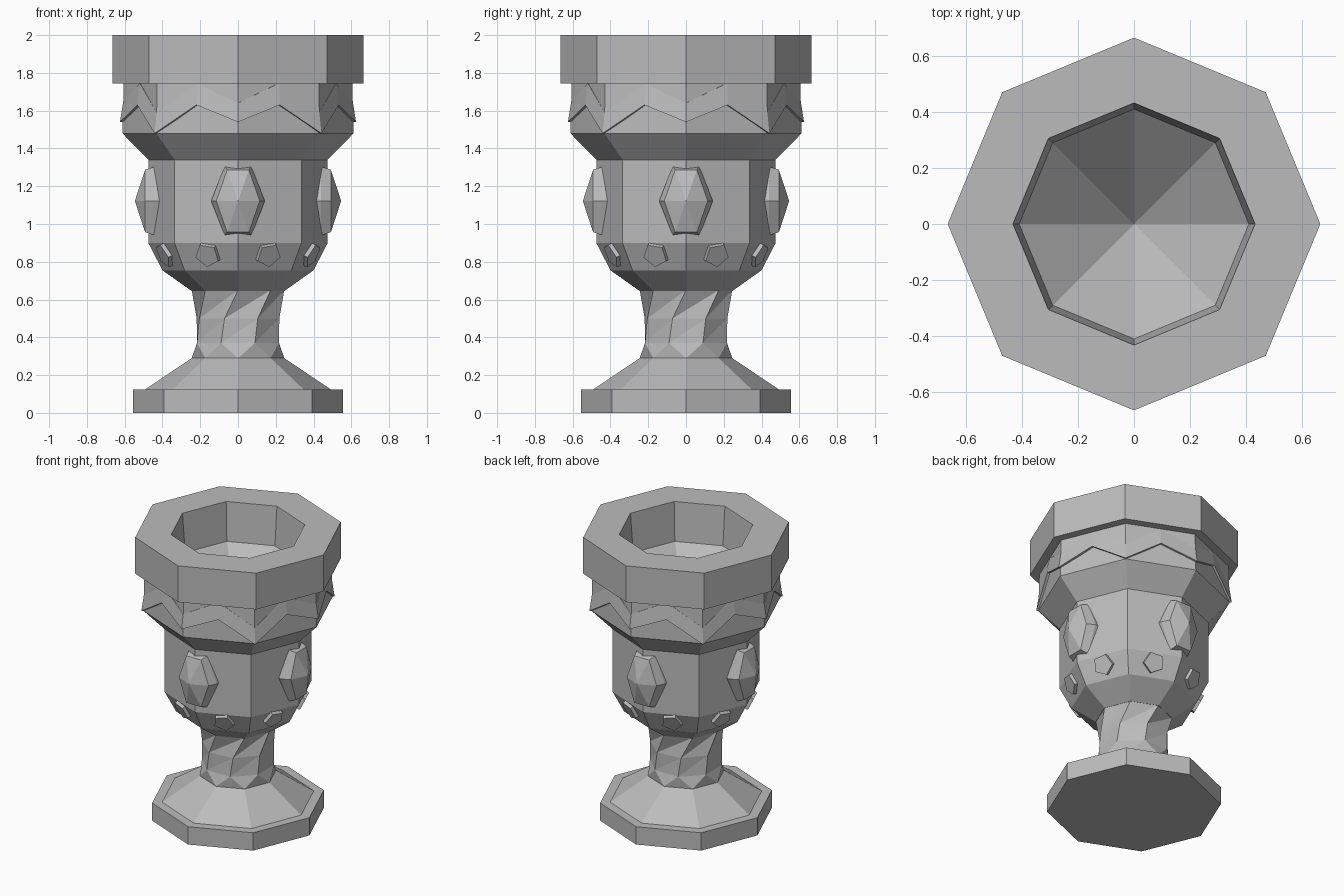
import bpy
import bmesh
from math import sin, cos, radians, pi
from mathutils import Vector, Matrix

cube = bpy.data.objects.get("Cube")
if cube:
    bpy.data.objects.remove(cube)

stone = bpy.data.materials.new("grey_stone")
stone.use_nodes = True
grey = (0.5, 0.5, 0.5, 1)
stone.diffuse_color = grey
stone.node_tree.nodes["Principled BSDF"].inputs["Base Color"].default_value = grey

SIDES = 8


def polar(radius, degrees, z):
    """Point at an angle measured from the front towards +x."""
    a = radians(degrees)
    return Vector((radius * sin(a), -radius * cos(a), z))


def finish(name, bm):
    bmesh.ops.recalc_face_normals(bm, faces=bm.faces)
    mesh = bpy.data.meshes.new(name)
    bm.to_mesh(mesh)
    bm.free()
    mesh.materials.append(stone)
    obj = bpy.data.objects.new(name, mesh)
    bpy.context.collection.objects.link(obj)
    return obj


def bridge(bm, low, high):
    n = len(low)
    for i in range(n):
        j = (i + 1) % n
        bm.faces.new((low[i], low[j], high[j], high[i]))


def lathe(name, profile):
    """Eight-sided turned part; zero radius closes to a point."""
    bm = bmesh.new()
    previous = None
    for r, z in profile:
        count = SIDES if r > 0 else 1
        ring = [bm.verts.new(polar(r, i * 45, z)) for i in range(count)]
        if previous and len(previous) == len(ring):
            bridge(bm, previous, ring)
        elif previous:
            tip, loop = sorted((previous, ring), key=len)
            for i in range(SIDES):
                bm.faces.new((tip[0], loop[i], loop[(i + 1) % SIDES]))
        previous = ring
    return finish(name, bm)


# Foot with stepped plinth
lathe("foot", [(0, 0), (0.555, 0), (0.555, 0.125), (0.49, 0.125),
               (0.245, 0.29), (0, 0.29)])

# Faceted, twisted stem
bm = bmesh.new()
rings = []
for r, z, turn in [(0.245, 0.29, 0), (0.235, 0.37, -22.5),
                   (0.23, 0.5, -18), (0.245, 0.65, 0)]:
    rings.append([bm.verts.new(polar(r, i * 45 + turn, z)) for i in range(SIDES)])
for low, high in zip(rings, rings[1:]):
    for i in range(SIDES):
        j = (i + 1) % SIDES
        bm.faces.new((low[i], low[j], high[j]))
        bm.faces.new((low[i], high[j], high[i]))
finish("stem", bm)

# Bowl, heavy rim and hollow
lathe("bowl", [(0, 0.645), (0.245, 0.645), (0.40, 0.755), (0.475, 0.90),
               (0.475, 1.34), (0.612, 1.48), (0.605, 1.745), (0.665, 1.745),
               (0.665, 2), (0.432, 2), (0.41, 1.73), (0, 1.36)])

# Raised zigzag bands, one per quarter
FLAT = cos(pi / SIDES)
for q in range(4):
    bm = bmesh.new()
    sections = []
    for offset, low, high in [(-45, 1.48, 1.59), (-22.5, 1.63, 1.744),
                              (0, 1.54, 1.64), (22.5, 1.63, 1.744),
                              (45, 1.48, 1.59)]:
        k = FLAT if abs(offset) == 22.5 else 1
        corners = [(0.58, low), (0.625, low), (0.609, high), (0.58, high)]
        sections.append([bm.verts.new(polar(r * k, q * 90 + offset, z))
                         for r, z in corners])
    for a, b in zip(sections, sections[1:]):
        bridge(bm, a, b)
    bm.faces.new(sections[0])
    bm.faces.new(sections[-1])
    finish(f"zigzag_band_{q + 1}", bm)

# Large six-sided gems on the quarter corners
for q in range(4):
    bm = bmesh.new()
    loops = []
    for w, h, depth in [(0.142, 0.185, 0.39), (0.142, 0.182, 0.44), (0.115, 0.165, 0.492)]:
        outline = [(-w, 0), (-w / 2, -h), (w / 2, -h), (w, 0), (w / 2, h), (-w / 2, h)]
        loops.append([bm.verts.new((x, -depth, 1.122 + z)) for x, z in outline])
    for a, b in zip(loops, loops[1:]):
        bridge(bm, a, b)
    bm.faces.new(loops[0])
    tip = bm.verts.new((0, -0.546, 1.122))
    for i in range(6):
        bm.faces.new((loops[-1][i], loops[-1][(i + 1) % 6], tip))
    bm.transform(Matrix.Rotation(q * pi / 2, 4, "Z"))
    finish(f"large_gem_{q + 1}", bm)

# Small five-sided studs on the sloping lower facets
for i in range(SIDES):
    angle = 22.5 + i * 45
    side = 1 if i % 2 == 0 else -1
    low = polar(0.40 * FLAT, angle, 0.755)
    high = polar(0.475 * FLAT, angle, 0.90)
    up = (high - low).normalized()
    across = polar(1, angle + 90, 0)
    out = across.cross(up).normalized()
    centre = low.lerp(high, 0.6)
    bm = bmesh.new()
    loops = []
    for r, depth in [(0.073, -0.02), (0.068, 0.022)]:
        loop = []
        for k in range(5):
            t = radians(72 * k - 8)
            p = centre + across * (side * r * cos(t)) + up * (r * sin(t)) + out * depth
            loop.append(bm.verts.new(p))
        loops.append(loop)
    bridge(bm, *loops)
    for loop in loops:
        bm.faces.new(loop)
    finish(f"small_stud_{i + 1}", bm)
